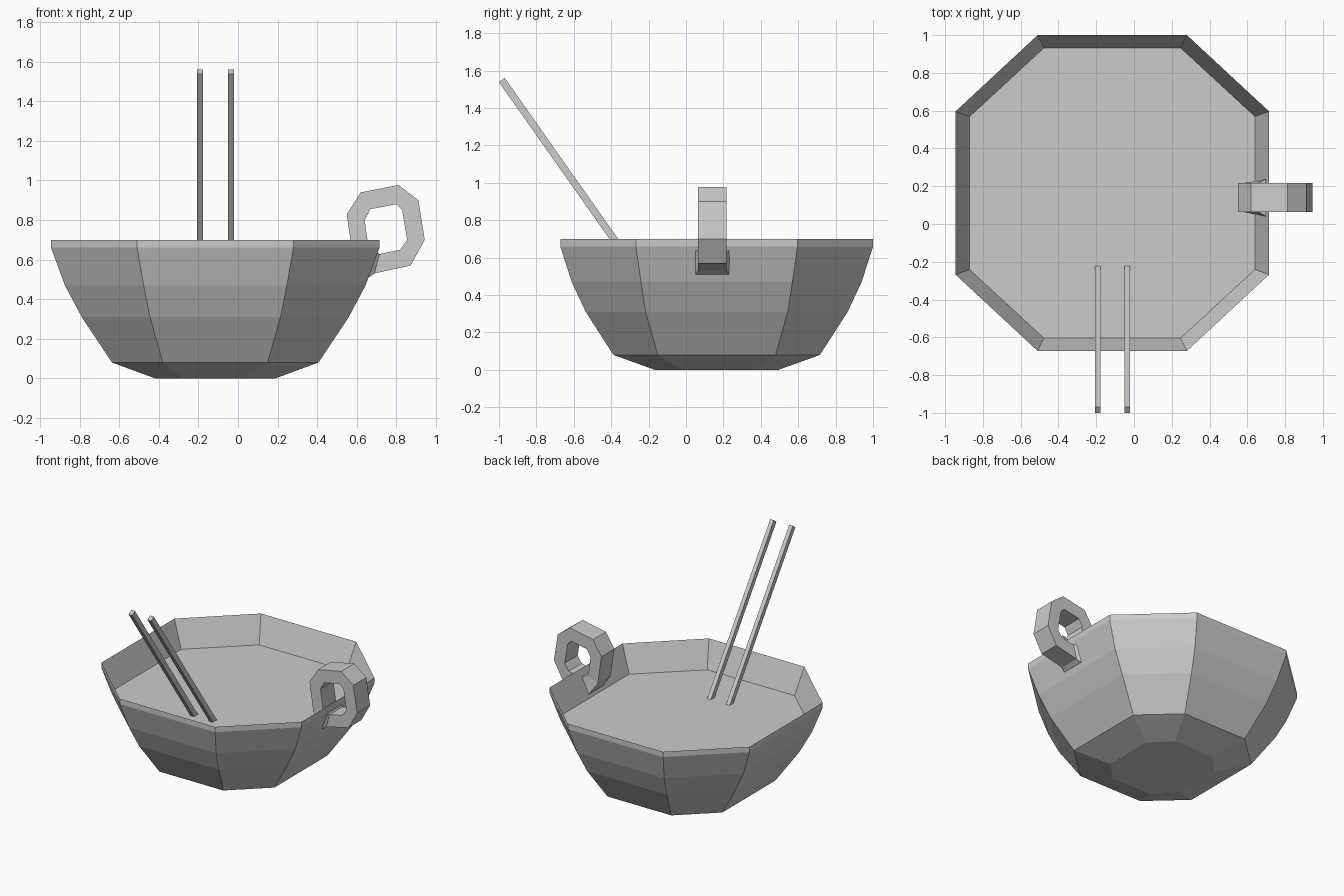
import bpy
from mathutils import Vector

if "Cube" in bpy.data.objects:
    bpy.data.objects.remove(bpy.data.objects["Cube"])

CX, CY = -0.115, 0.164


def make(name, verts, faces):
    me = bpy.data.meshes.new(name)
    me.from_pydata(verts, [], faces)
    me.validate()
    ob = bpy.data.objects.new(name, me)
    bpy.context.collection.objects.link(ob)
    return ob


def loft(name, rings, cap_start=True, cap_end=True):
    n = len(rings[0])
    verts = [v for r in rings for v in r]
    faces = [(k * n + i, k * n + (i + 1) % n, (k + 1) * n + (i + 1) % n, (k + 1) * n + i)
             for k in range(len(rings) - 1) for i in range(n)]
    if cap_start:
        faces.append(tuple(range(n))[::-1])
    if cap_end:
        faces.append(tuple(range((len(rings) - 1) * n, len(rings) * n)))
    return make(name, verts, faces)


def octagon(z, ax, ay, bx, by):
    pts = [(ax, -by), (ax, by), (bx, ay), (-bx, ay), (-ax, by), (-ax, -by), (-bx, -ay), (bx, -ay)]
    return [(CX + x, CY + y, z) for x, y in pts]


# Bowl: eight-sided outer wall, upright rim, then inner wall down to the flat filling
# (z, half width x/y, half length of flat sides x/y)
profile = [(0, 0.305, 0.33, 0.165, 0.19), (0.08, 0.522, 0.552, 0.265, 0.315),
           (0.31, 0.675, 0.70, 0.33, 0.38), (0.47, 0.76, 0.775, 0.362, 0.405),
           (0.66, 0.83, 0.836, 0.395, 0.432), (0.70, 0.83, 0.836, 0.395, 0.432),
           (0.50, 0.755, 0.768, 0.362, 0.405)]
loft("bowl_with_filling", [octagon(*p) for p in profile])

# Chopsticks: square sticks leaning to the front
top, bottom = Vector((0, -0.985, 1.55)), Vector((0, -0.236, 0.487))
side = (top - bottom).normalized().cross(Vector((1, 0, 0))) * 0.019
half = Vector((0.015, 0, 0))
for label, x in (("left", -0.192), ("right", -0.035)):
    rings = [[c + Vector((x, 0, 0)) + o for o in
              (-half - side, half - side, half + side, -half + side)] for c in (bottom, top)]
    loft("chopstick_" + label, rings)

# Handle: faceted loop whose two ends flare into the bowl wall
outer = [(0.58, 0.62), (0.55, 0.83), (0.62, 0.94), (0.812, 0.977),
         (0.912, 0.90), (0.944, 0.70), (0.872, 0.57), (0.69, 0.53)]
inner = [(0.66, 0.66), (0.64, 0.80), (0.67, 0.855), (0.80, 0.88),
         (0.83, 0.85), (0.855, 0.70), (0.82, 0.65), (0.715, 0.628)]


def section(o, i, wo=0.077, wi=0.077):
    y = 0.14
    return [(o[0], y - wo, o[1]), (o[0], y + wo, o[1]),
            (i[0], y + wi, i[1]), (i[0], y - wi, i[1])]


rings = [section(o, i) for o, i in zip(outer, inner)]
wall_end = section((0.66, 0.51), (0.70, 0.65), 0.09, 0.10)
loft("handle", [wall_end] + rings + [wall_end], False, False)
